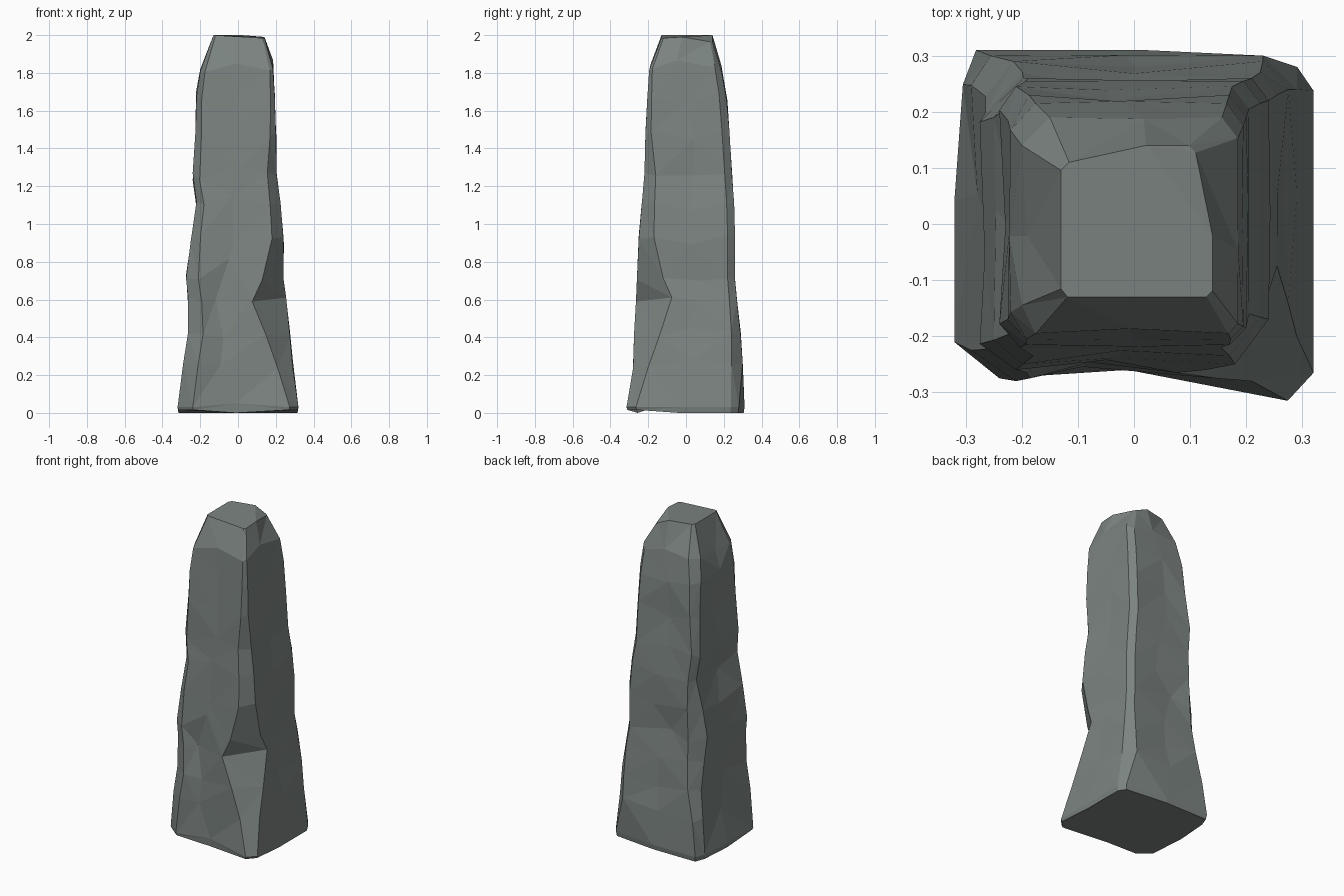
import bpy
import bmesh
import random
from mathutils import Vector

random.seed(4)

old_cube = bpy.data.objects.get("Cube")
if old_cube:
    bpy.data.objects.remove(old_cube, do_unlink=True)


def make_material(name, colour):
    material = bpy.data.materials.new(name)
    material.use_nodes = True
    material.diffuse_color = colour
    material.node_tree.nodes["Principled BSDF"].inputs["Base Color"].default_value = colour
    return material


# Levels of the pillar: height, left x, right x, front y, back y
LEVELS = [
    (0.03, -.32, .32, -.29, .31),
    (0.25, -.29, .29, -.28, .30),
    (0.42, -.265, .275, -.275, .29),
    (0.60, -.265, .255, -.265, .27),
    (0.72, -.275, .24, -.26, .26),
    (0.92, -.25, .24, -.25, .26),
    (1.10, -.22, .225, -.235, .255),
    (1.25, -.24, .205, -.22, .245),
    (1.48, -.225, .20, -.215, .23),
    (1.67, -.22, .195, -.205, .215),
    (1.82, -.2, .185, -.195, .19),
    (1.98, -.13, .14, -.13, .14),
]

# Bevel of each vertical corner: height, width along x, width along y
CORNER_BEVELS = {
    (-1, -1): [(0, .08, .06), (.5, .08, .05), (1.1, .04, .04), (1.82, .025, .05), (2, .01, .01)],
    (1, -1): [(0, .03, .04), (.25, .08, .08), (.6, .18, .19), (.74, .1, .13),
              (.92, .06, .08), (1.25, .05, .06), (1.48, .03, .03), (2, .01, .01)],
    (1, 1): [(0, .025, .04), (.25, .06, .06), (.6, .03, .04), (1.2, .03, .04),
             (1.8, .03, .04), (2, .01, .01)],
    (-1, 1): [(0, .04, .075), (.2, .03, .05), (.75, .08, .08), (.92, .06, .07),
              (1.12, .025, .04), (1.82, .05, .05), (2, .01, .01)],
}


def corner_bevel(height, sx, sy):
    """Bevel widths at a height, blended between the listed heights."""
    stops = CORNER_BEVELS[sx, sy]
    for (low, *start), (high, *end) in zip(stops, stops[1:]):
        if height <= high:
            blend = (height - low) / (high - low)
            return [a + (b - a) * blend for a, b in zip(start, end)]


def ring_points(level):
    """Ring of bevelled corners and side midpoints, counter-clockwise."""
    height, left, right, front, back = level
    corners = [(left, front, -1, -1), (right, front, 1, -1),
               (right, back, 1, 1), (left, back, -1, 1)]
    ring = []
    for x, y, sx, sy in corners:
        cx, cy = corner_bevel(height, sx, sy)
        pair = [Vector((x, y - sy * cy, height)), Vector((x - sx * cx, y, height))]
        ring += pair if sx * sy > 0 else pair[::-1]
    full = []
    for i in range(0, len(ring), 2):
        a, b, after = ring[i], ring[i + 1], ring[(i + 2) % len(ring)]
        middle = b.lerp(after, random.uniform(.38, .62))
        if .1 < height < 1.9:
            middle.z += random.uniform(-.04, .04)
            inward = Vector((-middle.x, -middle.y, 0)).normalized()
            middle += inward * random.uniform(-.004, .012)
        full += [a, b, middle]
    if .1 < height < 1.9:
        for point in full:
            point.z += random.uniform(-.02, .02)
    return full


# Stone pillar skinned from ring to ring
bm = bmesh.new()
rings = [[bm.verts.new(p) for p in ring_points(level)] for level in LEVELS]
count = len(rings[0])
for lower, upper in zip(rings, rings[1:]):
    for i in range(count):
        j = (i + 1) % count
        bm.faces.new((lower[i], lower[j], upper[j], upper[i]))

# Chips and uneven edges: ring number, point number, push
CHIPS = [
    # base outline
    (0, 0, (0, .02, 0)),
    (0, 1, (0, .015, 0)),
    (0, 2, (0, .03, .02)),
    (0, 3, (-.01, -.025, 0)),
    (0, 4, (0, -.02, 0)),
    (0, 7, (0, -.03, 0)),
    (0, 6, (0, -.03, 0)),
    (0, 10, (.015, .01, 0)),
    # front hollow
    (1, 2, (-.05, .015, 0)),
    (2, 2, (-.06, .025, 0)),
    (3, 2, (-.06, .025, .03)),
    (4, 2, (-.04, .01, .06)),
    # notches on the other sides
    (6, 11, (.025, 0, -.02)),
    (4, 8, (-.03, -.015, .03)),
    # crown outline
    (11, 6, (-.03, 0, 0)),
    (11, 7, (-.03, 0, 0)),
    (11, 9, (0, -.03, 0)),
    (11, 10, (0, -.03, 0)),
]
for level, point, push in CHIPS:
    rings[level][point].co += Vector(push)

# Crown, dipping slightly to the front and one side, with a sloped back corner
for vert in rings[-1]:
    vert.co.z = 2 - max(0, vert.co.x * .06 - vert.co.y * .06)
for vert in rings[-1][6:8]:
    vert.co.z -= .035
bm.faces.new(rings[-1][8:] + rings[-1][:6])
bm.faces.new(rings[-1][5:9])

# Underside, with the front corners lifted
sole = []
for i, vert in enumerate(rings[0]):
    x, y, z = vert.co
    sole.append(bm.verts.new((x * .985, y * .985, .016 if y < -.1 and i != 2 else 0)))
for i in range(count):
    j = (i + 1) % count
    bm.faces.new((sole[i], sole[j], rings[0][j], rings[0][i]))
bm.faces.new(sole[::-1])

# Break the sides into irregular flat facets
bmesh.ops.recalc_face_normals(bm, faces=bm.faces)
sides = [f for f in bm.faces if len(f.verts) == 4]
bmesh.ops.triangulate(bm, faces=sides, quad_method="SHORT_EDGE")

mesh = bpy.data.meshes.new("stone_pillar")
bm.to_mesh(mesh)
bm.free()
mesh.materials.append(make_material("grey_stone", (.2, .23, .22, 1)))
pillar = bpy.data.objects.new("stone_pillar", mesh)
bpy.context.collection.objects.link(pillar)
